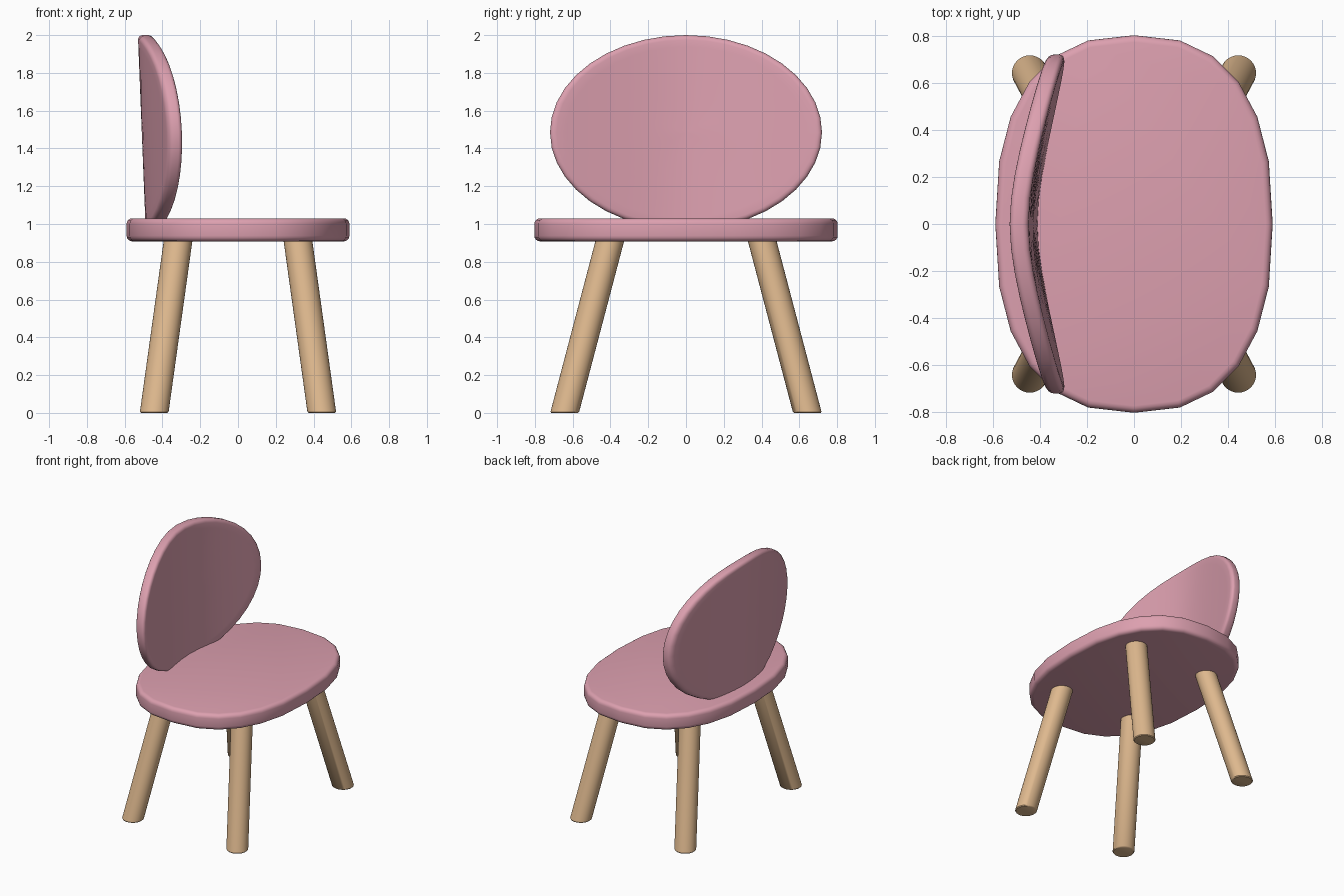
import bpy, bmesh, math

if "Cube" in bpy.data.objects:
    bpy.data.objects.remove(bpy.data.objects["Cube"])


def material(name, color):
    m = bpy.data.materials.new(name)
    m.diffuse_color = (*color, 1)
    m.use_nodes = True
    m.node_tree.nodes["Principled BSDF"].inputs["Base Color"].default_value = m.diffuse_color
    return m


PINK = material("pink paint", (0.72, 0.35, 0.43))
WOOD = material("light wood", (0.73, 0.48, 0.27))


def loft(name, rings, mat, angle):
    """Skin a stack of rings and close both ends."""
    bm = bmesh.new()
    loops = [[bm.verts.new(p) for p in ring] for ring in rings]
    n = len(loops[0])
    for a, b in zip(loops, loops[1:]):
        for i in range(n):
            j = (i + 1) % n
            bm.faces.new((a[i], a[j], b[j], b[i]))
    bm.faces.new(loops[0][::-1])
    bm.faces.new(loops[-1])
    bmesh.ops.recalc_face_normals(bm, faces=bm.faces)
    me = bpy.data.meshes.new(name)
    bm.to_mesh(me)
    bm.free()
    ob = bpy.data.objects.new(name, me)
    bpy.context.collection.objects.link(ob)
    me.materials.append(mat)
    bpy.ops.object.select_all(action='DESELECT')
    ob.select_set(True)
    bpy.context.view_layer.objects.active = ob
    bpy.ops.object.shade_smooth_by_angle(angle=math.radians(angle))
    return ob


def oval(n, a, b, power):
    """Superellipse outline."""
    pts = []
    for i in range(n):
        t = 2 * math.pi * i / n
        c, s = math.cos(t), math.sin(t)
        pts.append((a * math.copysign(abs(c) ** (2 / power), c),
                    b * math.copysign(abs(s) ** (2 / power), s)))
    return pts


def slab_profile(thick, r, steps=4):
    """(inset, height) pairs for a slab edge with rounded corners."""
    arc = [(r * (1 - math.sin(k * math.pi / 2 / steps)),
            r * (1 - math.cos(k * math.pi / 2 / steps))) for k in range(steps + 1)]
    return arc + [(i, thick - h) for i, h in reversed(arc)]


# Seat: thick rounded oval board
seat_rings = [[(x, y, 0.908 + h) for x, y in oval(24, 0.59 - i, 0.803 - i, 2.45)]
              for i, h in slab_profile(0.122, 0.03)]
loft("seat", seat_rings, PINK, 40)

# Backrest: oval board, bent forward at the sides and leaning slightly back
HALF_W, HALF_H, THICK, MID_Z = 0.72, 0.515, 0.08, 1.485


def bend(y, z, h):
    curve = 0.273 * (math.sqrt(y * y + 0.0625) - 0.25)
    return (-0.51 - 0.04 * (z - 1.5) + curve + h, y, z)


edge = slab_profile(THICK, 0.025)
inner = [0.02, 0.15, 0.3, 0.45, 0.6, 0.75, 0.88]
profile = ([(s, 0) for s in inner]
           + [(1 - i / HALF_H, h) for i, h in edge]
           + [(s, THICK) for s in reversed(inner)])
back_rings = [[bend(y, MID_Z + z, h) for y, z in oval(40, HALF_W * s, HALF_H * s, 2)]
              for s, h in profile]
loft("backrest", back_rings, PINK, 50)

# Legs: four splayed round legs, cut level with the floor
for sy, end in ((-1, "front"), (1, "back")):
    for sx, side in ((-1, "left"), (1, "right")):
        rings = []
        for z, r in ((0, 0.07), (0.006, 0.076), (0.95, 0.076)):
            k = z / 0.95
            cx, cy = sx * (0.444 - 0.132 * k), sy * (0.643 - 0.25 * k)
            rings.append([(cx + x, cy + y, z) for x, y in oval(32, r, r, 2)])
        loft(f"{end}_{side}_leg", rings, WOOD, 40)
